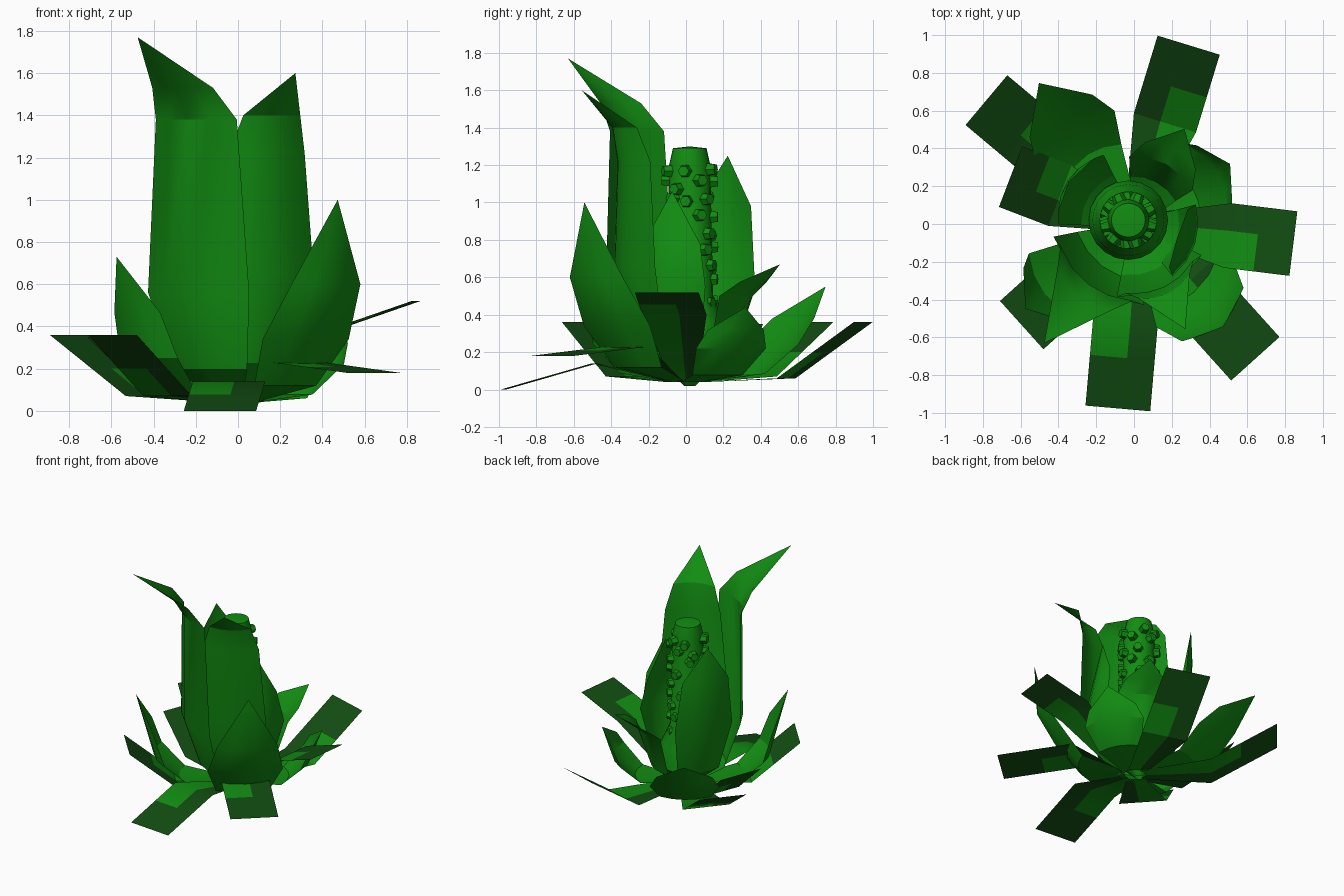
import bpy, bmesh, math, random
from mathutils import Vector, Matrix

random.seed(4)
cube = bpy.data.objects.get("Cube")
if cube:
    bpy.data.objects.remove(cube, do_unlink=True)


def material(name, red, green, blue):
    colour = (red, green, blue, 1)
    mat = bpy.data.materials.new(name)
    mat.use_nodes = True
    mat.diffuse_color = colour
    mat.node_tree.nodes["Principled BSDF"].inputs["Base Color"].default_value = colour
    return mat


LEAF_GREEN = material("leaf_green", 0.006, 0.27, 0.006)
DARK_GREEN = material("dark_green", 0.006, 0.075, 0.006)


def finish(name, bm, materials):
    mesh = bpy.data.meshes.new(name)
    bm.to_mesh(mesh)
    bm.free()
    for mat in materials:
        mesh.materials.append(mat)
    obj = bpy.data.objects.new(name, mesh)
    bpy.context.collection.objects.link(obj)
    bpy.ops.object.select_all(action='DESELECT')
    obj.select_set(True)
    bpy.context.view_layer.objects.active = obj
    bpy.ops.object.shade_smooth_by_angle(angle=math.radians(30))


def sheet(name, azimuth, stations, columns, cup, colour_rule):
    """Loft (midrib point, half width) stations outwards along an azimuth."""
    bm = bmesh.new()
    turn = Matrix.Rotation(math.radians(azimuth), 3, 'Z')
    rows = []
    for (radius, height), width in stations:
        if width == 0:
            tip = bm.verts.new(turn @ Vector((radius, 0, height)))
            rows.append([tip] * len(columns))
        else:
            rows.append([bm.verts.new(turn @ Vector(
                (radius - cup * width * u * u, width * u, height))) for u in columns])
    for i, (inner, outer) in enumerate(zip(rows, rows[1:])):
        for j in range(len(columns) - 1):
            corners = [inner[j], inner[j + 1], outer[j + 1], outer[j]]
            face = bm.faces.new(list(dict.fromkeys(corners)))
            face.material_index = colour_rule(i, j)
    finish(name, bm, [LEAF_GREEN, DARK_GREEN])


def between(start, end, factor):
    return Vector(start).lerp(Vector(end), factor)


def pointed_leaf(name, azimuth, width, belly, tip, hood=()):
    """Cupped leaf: narrow root, wide belly, shoulders, single tip."""
    root = (0.07, 0.04)
    lower = (belly[0] * 0.7, belly[1] * 0.35)
    shoulders = hood or [between(belly, tip, 0.45)]
    stations = [(root, 0.06), (lower, width * 0.72), (belly, width)]
    for k, point in enumerate(shoulders):
        stations.append((point, width * (0.8 - 0.2 * k)))
    stations.append((tip, 0))
    sheet(name, azimuth, stations, (-1, -0.5, 0, 0.5, 1), 0.3, lambda i, j: 0)


def strap_leaf(name, azimuth, bend, end):
    """Square-ended leaf with a dark tip and one dark margin."""
    width = 0.172
    stations = [((0.08, 0.04), width * 0.4), (bend, width),
                (between(bend, end, 0.45), width), (end, width)]
    sheet(name, azimuth, stations, (-1, 0.15, 1), 0,
          lambda i, j: int(i == 2 or j == 1))


# Tall husks wrapped around the cob
pointed_leaf("front_right_husk", -127, 0.3, (0.4, 0.56), (0.79, 1.77),
             [(0.4, 1.38), (0.49, 1.53)])
pointed_leaf("front_left_husk", -64, 0.25, (0.38, 0.65), (0.62, 1.6),
             [(0.37, 1.22), (0.41, 1.4)])
pointed_leaf("back_right_husk", 147, 0.22, (0.4, 0.6), (0.41, 1.25), [(0.42, 0.98)])
pointed_leaf("left_husk", -18, 0.2, (0.34, 0.55), (0.24, 1.06))
pointed_leaf("back_husk", 62, 0.19, (0.36, 0.5), (0.57, 0.67))

# Low pointed leaves of the outer ring
pointed_leaf("front_left_leaf", -49, 0.27, (0.57, 0.34), (0.72, 1), [(0.7, 0.6)])
pointed_leaf("front_right_leaf", -142, 0.22, (0.6, 0.25), (0.73, 0.73))
pointed_leaf("back_right_leaf", 124, 0.25, (0.63, 0.24), (0.9, 0.55))
pointed_leaf("back_left_leaf", 32, 0.22, (0.52, 0.22), (0.6, 0.44))

# Strap leaves spreading at the bottom
strap_leaf("left_strap", -7, (0.5, 0.4), (0.85, 0.52))
strap_leaf("back_strap", 73, (0.56, 0.06), (0.99, 0.36))
strap_leaf("back_right_strap", 140, (0.55, 0.07), (1.02, 0.36))
strap_leaf("right_strap", 159, (0.42, 0.1), (0.7, 0.35))
strap_leaf("front_right_strap", -138, (0.45, 0.07), (0.8, 0.36))
strap_leaf("front_strap", -95, (0.49, 0.14), (0.98, 0))
strap_leaf("front_left_strap", -48, (0.42, 0.23), (0.96, 0.18))

# Cob turned from a profile
centre = Vector((-0.03, 0.02, 0))
profile = [(0.03, 0.02), (0.21, 0.2), (0.19, 0.36), (0.125, 0.5),
           (0.11, 1.2), (0.09, 1.29), (0, 1.3)]
bm = bmesh.new()
verts = [bm.verts.new(centre + Vector((radius, 0, height))) for radius, height in profile]
edges = [bm.edges.new(pair) for pair in zip(verts, verts[1:])]
bmesh.ops.spin(bm, geom=verts + edges, cent=centre, axis=(0, 0, 1),
               angle=math.tau, steps=20)
bmesh.ops.remove_doubles(bm, verts=bm.verts, dist=0.001)
bmesh.ops.recalc_face_normals(bm, faces=bm.faces)
finish("cob", bm, [LEAF_GREEN])

# Hexagonal kernels scattered around the cob
bm = bmesh.new()
for row in range(9):
    for k in range(6):
        angle = math.tau * (k + row % 2 / 2) / 6 + random.uniform(-0.25, 0.25)
        height = 0.48 + row * 0.088 + random.uniform(-0.025, 0.025)
        outward = (Matrix.Translation(centre) @ Matrix.Rotation(angle, 4, 'Z')
                   @ Matrix.Translation((0.125, 0, height))
                   @ Matrix.Rotation(math.pi / 2, 4, 'Y'))
        bmesh.ops.create_cone(bm, cap_ends=True, segments=6, radius1=0.038,
                              radius2=0.03, depth=0.05, matrix=outward)
finish("kernels", bm, [LEAF_GREEN])
